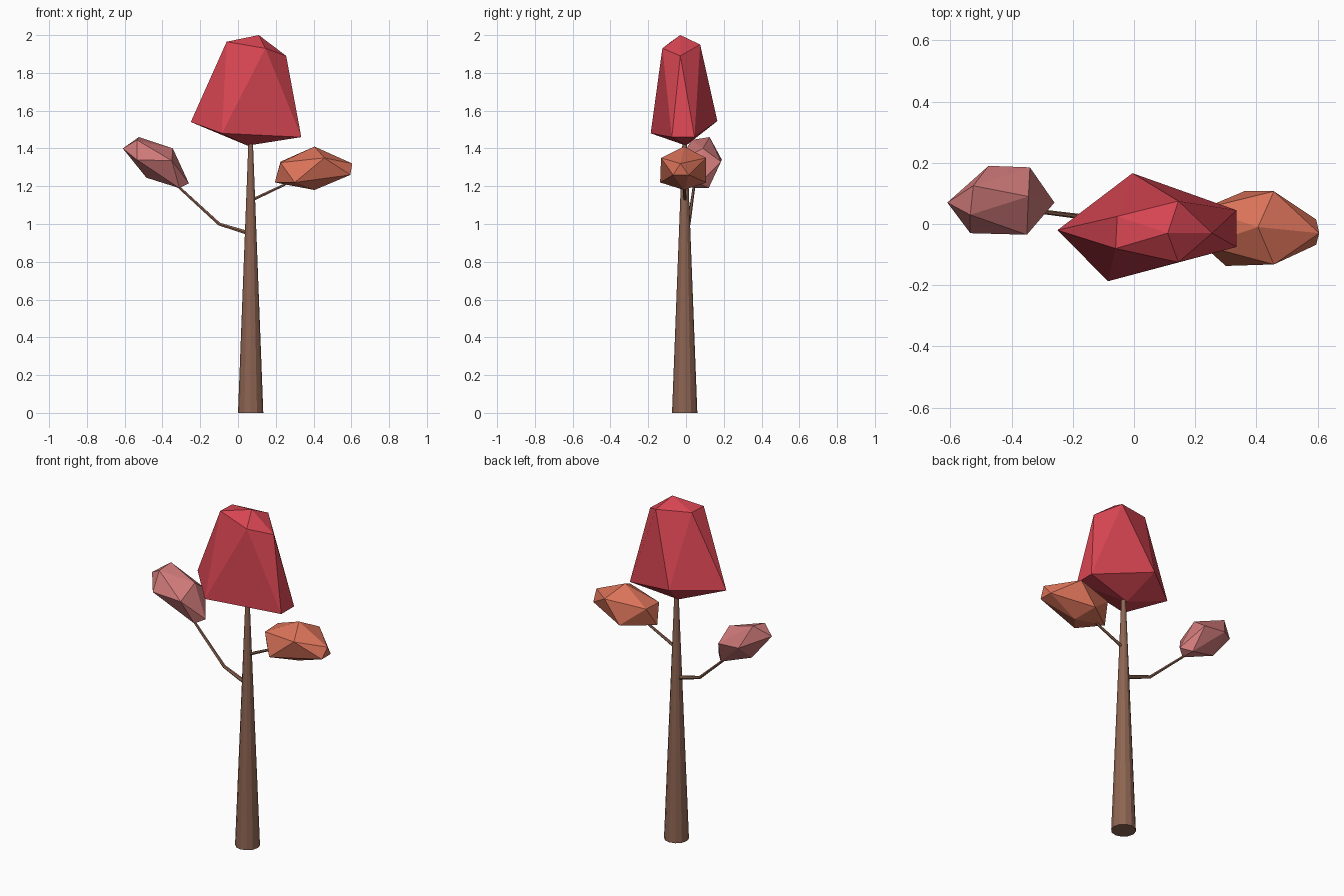
import bpy, bmesh


def material(name, rgb):
    m = bpy.data.materials.new(name)
    m.diffuse_color = (*rgb, 1)
    return m


bark = material("bark", (0.27, 0.13, 0.085))
red = material("red_leaves", (0.68, 0.06, 0.085))
pink = material("pink_leaves", (0.62, 0.19, 0.19))
orange = material("orange_leaves", (0.70, 0.17, 0.10))


def leaf_clump(name, points, mat):
    """Faceted twelve-point clump, closed as a convex hull."""
    bm = bmesh.new()
    for p in points:
        bm.verts.new(p)
    bmesh.ops.convex_hull(bm, input=bm.verts[:])
    bmesh.ops.recalc_face_normals(bm, faces=bm.faces[:])
    me = bpy.data.meshes.new(name)
    bm.to_mesh(me)
    bm.free()
    me.materials.append(mat)
    bpy.context.collection.objects.link(bpy.data.objects.new(name, me))


def branch(name, points, radii):
    """Thin tapered six-sided twig along a bent path."""
    cu = bpy.data.curves.new(name, 'CURVE')
    cu.dimensions = '3D'
    cu.bevel_depth = 1.0
    cu.bevel_resolution = 1
    cu.use_fill_caps = True
    sp = cu.splines.new('POLY')
    sp.points.add(len(points) - 1)
    for pt, co, r in zip(sp.points, points, radii):
        pt.co = (*co, 1)
        pt.radius = r
    sp.use_smooth = False
    cu.materials.append(bark)
    bpy.context.collection.objects.link(bpy.data.objects.new(name, cu))


# Tapered trunk
bpy.ops.mesh.primitive_cone_add(vertices=12, radius1=0.067, radius2=0.011,
                                depth=1.46, location=(0.067, -0.007, 0.73))
trunk = bpy.context.object
trunk.name = "trunk"
trunk.data.materials.append(bark)

# Side branches
branch("left_branch", [(0.06, -0.005, 0.95), (-0.10, 0.015, 1.0), (-0.34, 0.045, 1.22)],
       [0.012, 0.009, 0.007])
branch("right_branch", [(0.07, -0.005, 1.125), (0.24, -0.01, 1.205), (0.30, -0.01, 1.24)],
       [0.009, 0.007, 0.006])

# Main crown: apex, upper ring, lower ring, bottom
leaf_clump("crown", [
    (0.11, -0.03, 2.0),
    (0.145, -0.125, 1.93), (0.255, -0.03, 1.89), (0.145, 0.075, 1.95),
    (-0.055, 0.025, 1.965), (-0.06, -0.08, 1.965),
    (-0.25, -0.02, 1.54), (-0.085, -0.187, 1.48), (0.335, -0.075, 1.46),
    (0.335, 0.045, 1.46), (-0.005, 0.166, 1.545),
    (0.05, 0.0, 1.415)], red)

# Right clump
leaf_clump("right_leaves", [
    (0.405, -0.01, 1.41),
    (0.605, -0.03, 1.32), (0.457, 0.107, 1.35), (0.457, -0.132, 1.35),
    (0.225, 0.05, 1.33), (0.225, -0.07, 1.325),
    (0.595, 0.015, 1.26), (0.595, -0.068, 1.26), (0.30, -0.137, 1.22),
    (0.195, -0.01, 1.22), (0.36, 0.107, 1.22),
    (0.405, -0.01, 1.18)], orange)

# Left clump
leaf_clump("left_leaves", [
    (-0.61, 0.07, 1.40), (-0.525, 0.125, 1.46), (-0.535, 0.03, 1.445),
    (-0.345, 0.09, 1.40), (-0.475, 0.19, 1.34), (-0.34, 0.185, 1.33),
    (-0.535, -0.03, 1.34), (-0.35, -0.035, 1.335), (-0.485, 0.08, 1.245),
    (-0.26, 0.07, 1.215), (-0.31, 0.035, 1.19), (-0.31, 0.12, 1.19)], pink)
